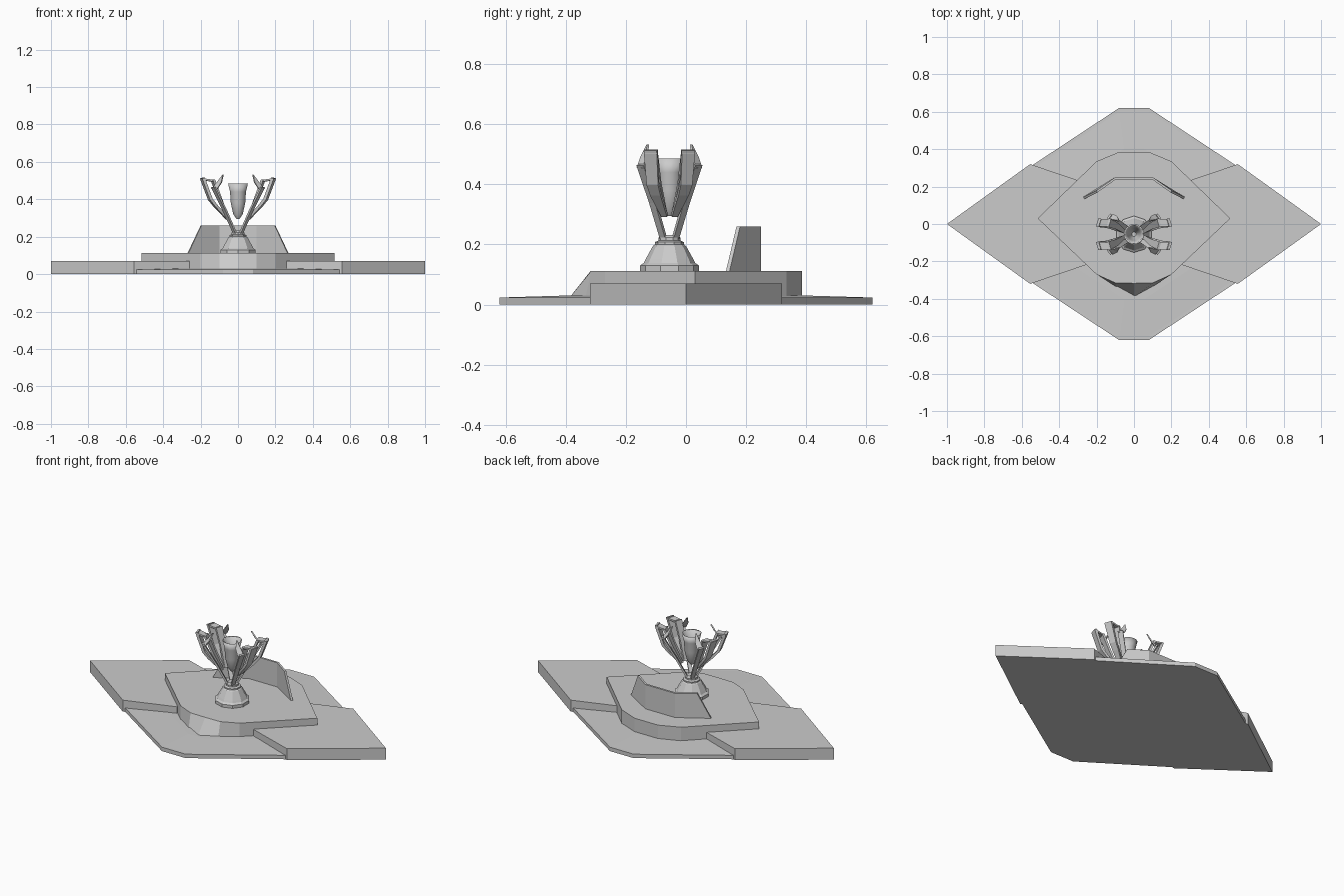
import bpy, bmesh, math
from mathutils import Vector

cube = bpy.data.objects.get("Cube")
if cube:
    bpy.data.objects.remove(cube, do_unlink=True)

grey = bpy.data.materials.new("stone_grey")
grey.use_nodes = True
COLOUR = (0.6, 0.6, 0.6, 1)
grey.diffuse_color = COLOUR
grey.node_tree.nodes["Principled BSDF"].inputs["Base Color"].default_value = COLOUR

CENTRE = Vector((0, -0.055, 0))  # axis of the trophy


def finish(name, bm, location=(0, 0, 0)):
    bmesh.ops.recalc_face_normals(bm, faces=bm.faces)
    mesh = bpy.data.meshes.new(name)
    bm.to_mesh(mesh)
    bm.free()
    mesh.materials.append(grey)
    ob = bpy.data.objects.new(name, mesh)
    ob.location = location
    bpy.context.collection.objects.link(ob)
    return ob


def loft(bm, rings):
    """Join equal closed rings of points and cap both ends."""
    rings = [[bm.verts.new(p) for p in ring] for ring in rings]
    n = len(rings[0])
    for a, b in zip(rings, rings[1:]):
        for i in range(n):
            j = (i + 1) % n
            bm.faces.new((a[i], a[j], b[j], b[i]))
    bm.faces.new(rings[0][::-1])
    bm.faces.new(rings[-1])


def both_sides(half):
    """Complete an outline running from front to back on +x."""
    return half + [(-x, y) for x, y in reversed(half) if x > 0]


def slab(name, low, high, z0, z1):
    bm = bmesh.new()
    loft(bm, [[(x, y, z0) for x, y in low], [(x, y, z1) for x, y in high]])
    return finish(name, bm)


def bar(bm, path, across, depth):
    """Flat strip along a path; each point carries its own width."""
    across, depth = Vector(across).normalized(), Vector(depth) / 2
    rings = []
    for x, y, z, width in path:
        p, w = Vector((x, y, z)), across * width / 2
        rings.append([p - w - depth, p + w - depth, p + w + depth, p - w + depth])
    loft(bm, rings)


def lathe(name, profile, sides, smooth=False):
    bm = bmesh.new()
    loft(bm, [[(r * math.cos(math.tau * (i + 0.5) / sides),
                r * math.sin(math.tau * (i + 0.5) / sides), z)
               for i in range(sides)] for r, z in profile])
    ob = finish(name, bm, CENTRE)
    if smooth:
        for face in ob.data.polygons:
            face.use_smooth = len(face.vertices) == 4
    return ob


# Low ground plate, a clipped diamond
plate = both_sides([(0.08, -0.62), (0.55, -0.31), (0.99, 0), (0.55, 0.31), (0.08, 0.62)])
slab("ground_plate", plate, plate, 0, 0.024)
inner = [(x * 0.97, y * 0.97) for x, y in plate]
slab("ground_plate_crown", inner, [(x * 0.65, y * 0.65) for x, y in plate], 0.024, 0.03)

# Raised wings at each side
for side, label in ((1, "left"), (-1, "right")):
    wing = [(side * x, y) for x, y in
            [(1, 0), (0.555, 0.32), (0.26, 0.22), (0.26, -0.22), (0.555, -0.32)]]
    slab(label + "_wing", wing, wing, 0, 0.07)

# Central platform with a sloping front
rear = [(0.515, 0.03), (0.2, 0.335), (0.08, 0.385)]
top = both_sides([(0, -0.317), (0.1, -0.315), (0.2, -0.27)] + rear)
foot = both_sides([(0, -0.39), (0.1, -0.335), (0.2, -0.27)] + rear)
slab("platform", foot, top, 0.02, 0.112)

# Folded back screen with leaning ends
bm = bmesh.new()
screen = []
for end, z in (((0.27, 0.145), 0.112), ((0.2, 0.18), 0.26)):
    outer = [end, (0.1, 0.25), (-0.1, 0.25), (-end[0], end[1])]
    inner = [(x * 0.98, y - 0.012) for x, y in reversed(outer)]
    screen.append([(x, y, z) for x, y in outer + inner])
loft(bm, screen)
finish("back_screen", bm)

# Trophy foot and cup
lathe("trophy_foot", [(0.098, 0.112), (0.098, 0.13), (0.086, 0.138), (0.08, 0.15),
                      (0.055, 0.195), (0.048, 0.2), (0.048, 0.208), (0.036, 0.213),
                      (0.036, 0.223), (0.026, 0.232)], 10)
lathe("trophy_cup", [(0.008, 0.295), (0.026, 0.32), (0.04, 0.38), (0.044, 0.44),
                     (0.055, 0.485), (0.047, 0.482), (0.034, 0.42), (0.012, 0.34)], 12, True)

# One quarter of the ribbon work, mirrored both ways
bm = bmesh.new()
# long stem rising to the outer elbow, then folding in to a spike
bar(bm, [(0.008, 0.014, 0.2, 0.022), (0.07, 0.055, 0.34, 0.025), (0.132, 0.095, 0.465, 0.03)],
    (0.6, -0.8, 0), (0.008, 0.006, -0.004))
bar(bm, [(0.125, 0.095, 0.455, 0.035), (0.1, 0.085, 0.49, 0.03), (0.08, 0.072, 0.532, 0.003)],
    (0.8, -0.6, 0), (0.005, 0.007, 0))
# outer handle
bar(bm, [(0.19, 0.062, 0.513, 0.045), (0.148, 0.055, 0.4, 0.04),
         (0.12, 0.045, 0.365, 0.036), (0.055, 0.016, 0.295, 0.02)],
    (-0.3, 1, 0), (0.014, 0.004, -0.006))
# top link back to the cup
bar(bm, [(0.195, 0.062, 0.508, 0.045), (0.14, 0.062, 0.5, 0.04)],
    (-0.3, 1, 0), (0, 0, 0.01))
# inner leaf
bar(bm, [(0.135, 0.062, 0.505, 0.045), (0.095, 0.045, 0.4, 0.035), (0.058, 0.018, 0.3, 0.02)],
    (-0.3, 1, 0), (0.012, 0.004, -0.004))
ribbons = finish("trophy_ribbons", bm, CENTRE)
mirror = ribbons.modifiers.new("Mirror", "MIRROR")
mirror.use_axis = (True, True, False)
